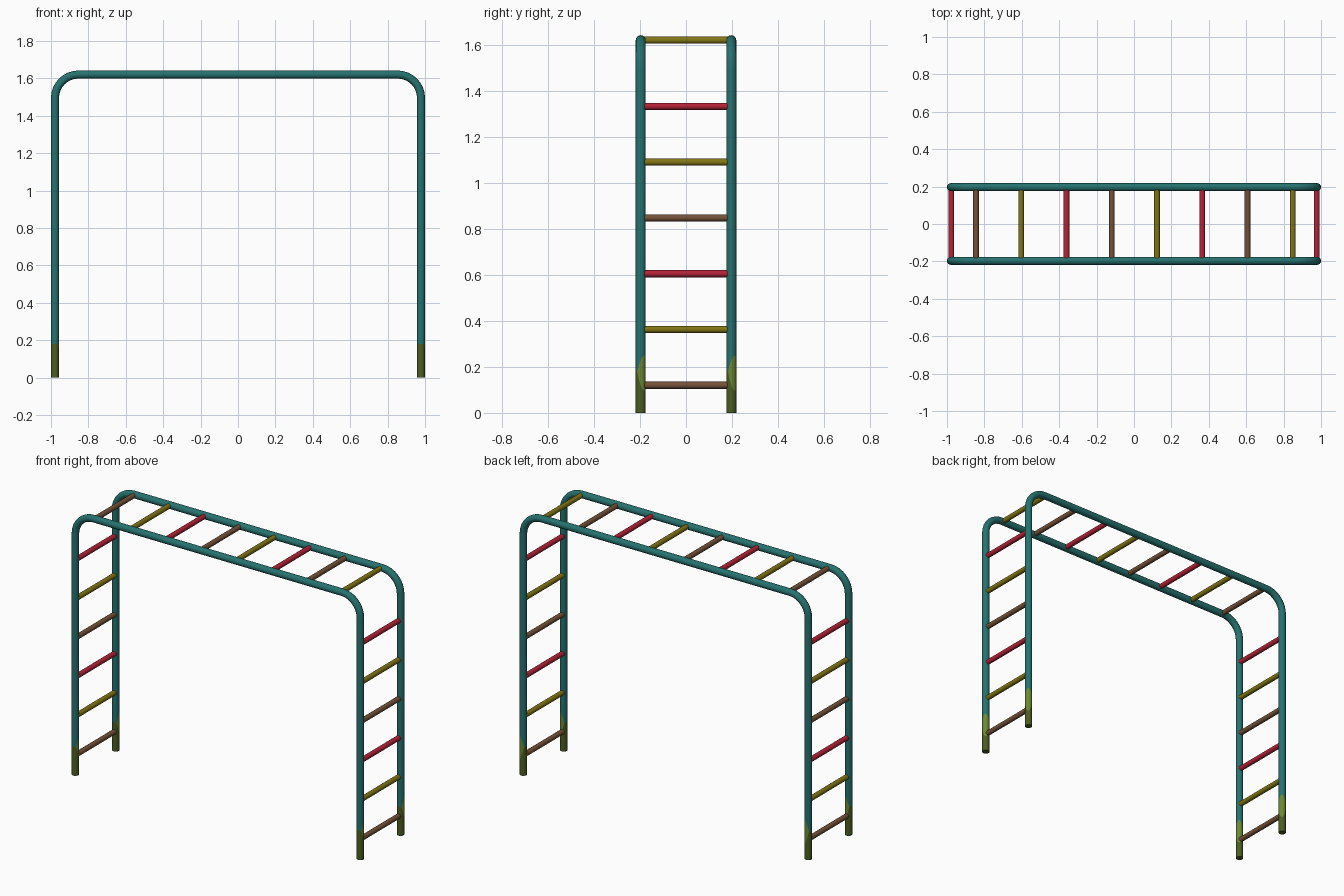
import bpy, bmesh, math
from mathutils import Vector

if "Cube" in bpy.data.objects:
    bpy.data.objects.remove(bpy.data.objects["Cube"])

R, HX, RY, TOP, BEND = 0.0215, 0.9785, 0.197, 1.62, 0.125
SIDES = 16


def mat(name, rgb):
    m = bpy.data.materials.new(name)
    lin = [(c / 255 / 12.92 if c < 10 else ((c / 255 + 0.055) / 1.055) ** 2.4) for c in rgb]
    m.diffuse_color = (*lin, 1)
    m.use_nodes = True
    m.node_tree.nodes["Principled BSDF"].inputs["Base Color"].default_value = m.diffuse_color
    return m


teal = mat("teal_paint", (38, 114, 111))
olive = mat("olive_moss", (76, 92, 34))
moss = mat("light_moss", (108, 136, 52))
red = mat("red_paint", (180, 35, 55))
yellow = mat("yellow_paint", (130, 117, 22))
brown = mat("brown_paint", (117, 82, 57))


def finish(name, bm, mats):
    bmesh.ops.remove_doubles(bm, verts=bm.verts, dist=0.0003)
    bmesh.ops.recalc_face_normals(bm, faces=bm.faces)
    me = bpy.data.meshes.new(name)
    bm.to_mesh(me)
    bm.free()
    for m in mats:
        me.materials.append(m)
    ob = bpy.data.objects.new(name, me)
    bpy.context.collection.objects.link(ob)
    bpy.context.view_layer.objects.active = ob
    ob.select_set(True)
    bpy.ops.object.shade_smooth_by_angle(angle=math.radians(40))
    ob.select_set(False)
    return ob


def rail(name, y):
    # path stations: centre x, z, outward angle, mossy slant, material of next span
    st = [(-HX, 0, math.pi, 0, 1), (-HX, 0.18, math.pi, -0.085, 2), (-HX, 0.18, math.pi, 0.07, 0)]
    n = 8
    for i in range(n + 1):
        a = math.pi - math.pi / 2 * i / n
        st.append((-HX + BEND + BEND * math.cos(a), TOP - BEND + BEND * math.sin(a), a, 0, 0))
    # mirror the path to the other leg; span materials shift by one
    right = [(-x, z, math.pi - a, s) for x, z, a, s, _ in reversed(st)]
    spans = [s[4] for s in reversed(st[:-1])]
    st += [(*p, m) for p, m in zip(right, spans + [0])]
    bm = bmesh.new()
    rings = []
    for x, z, a, slant, m in st:
        out = Vector((math.cos(a), 0, math.sin(a)))
        ring = []
        for k in range(SIDES):
            t = 2 * math.pi * k / SIDES
            d = out * math.cos(t) + Vector((0, math.sin(t), 0))
            p = Vector((x, y, z)) + d * R
            # moss patch widens toward the back right of each leg
            p.z += slant * max(0, (d.x + d.y) / math.sqrt(2))
            ring.append(bm.verts.new(p))
        rings.append(ring)
    for i in range(len(rings) - 1):
        for k in range(SIDES):
            j = (k + 1) % SIDES
            f = bm.faces.new((rings[i][k], rings[i][j], rings[i + 1][j], rings[i + 1][k]))
            f.material_index = st[i][4]
    for ring in (rings[0], rings[-1]):
        bm.faces.new(ring).material_index = 1
    return finish(name, bm, [teal, olive, moss])


def rung(name, x, z, m):
    bm = bmesh.new()
    bmesh.ops.create_cone(bm, cap_ends=True, segments=16, radius1=0.0155, radius2=0.0155, depth=2 * RY)
    ob = finish(name, bm, [m])
    ob.location = (x, 0, z)
    ob.rotation_euler.x = math.pi / 2


# two bent side rails
rail("front_rail", -RY)
rail("back_rail", RY)

# overhead bars and ladder rungs, colours repeating in order
cycle = [brown, yellow, red]
for i in range(8):
    rung(f"overhead_bar_{i + 1}", -0.845 + 0.2419 * i, TOP, cycle[i % 3])
for side, s in (("left", -1), ("right", 1)):
    for i in range(6):
        rung(f"{side}_ladder_rung_{i + 1}", s * HX * 0.998, 0.12 + 0.2425 * i, cycle[i % 3])
